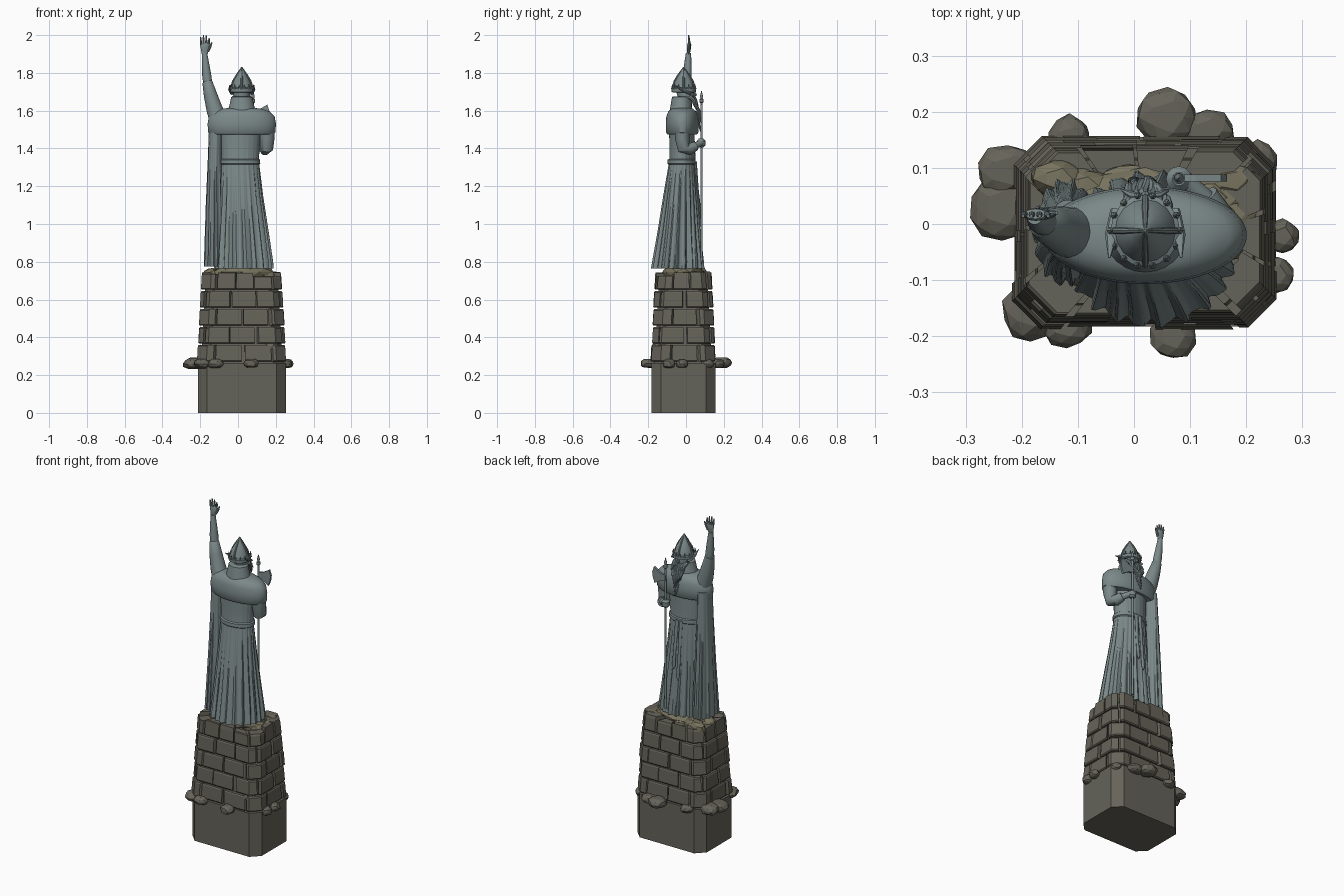
import bpy, bmesh, math, random
from mathutils import Vector, Matrix

random.seed(7)
CX, CY = 0.02, -0.014


def material(name, rgb):
    m = bpy.data.materials.new(name)
    m.diffuse_color = (*rgb, 1)
    return m


BRONZE = material("weathered_bronze", (0.20, 0.25, 0.25))
STONE = material("dark_stone", (0.13, 0.125, 0.10))
RUBBLE = material("rubble_stone", (0.19, 0.175, 0.115))


def finish(bm, name, mat, smooth=True):
    bmesh.ops.recalc_face_normals(bm, faces=bm.faces)
    me = bpy.data.meshes.new(name)
    bm.to_mesh(me)
    bm.free()
    ob = bpy.data.objects.new(name, me)
    bpy.context.collection.objects.link(ob)
    me.materials.append(mat)
    if smooth:
        bpy.context.view_layer.objects.active = ob
        ob.select_set(True)
        bpy.ops.object.shade_smooth_by_angle(angle=math.radians(40))
        ob.select_set(False)
    return ob


def skin(bm, rings):
    """Bridge equal-length closed rings of points and cap both ends."""
    vs = [[bm.verts.new(p) for p in r] for r in rings]
    n = len(vs[0])
    for a, b in zip(vs, vs[1:]):
        for i in range(n):
            bm.faces.new((a[i], a[(i + 1) % n], b[(i + 1) % n], b[i]))
    bm.faces.new(vs[0][::-1])
    bm.faces.new(vs[-1])


def loft(name, sections, n=32, folds=0, mat=BRONZE):
    """Sections: z, cx, cy, rx, ry, fold depth."""
    bm = bmesh.new()
    rings = []
    for z, cx, cy, rx, ry, amp in sections:
        ring = []
        for i in range(n):
            t = math.tau * i / n
            w = 1 + amp * (math.cos(folds * t) + 0.45 * math.cos((folds * 2 - 5) * t + 1))
            ring.append((cx + rx * w * math.cos(t), cy + ry * w * math.sin(t), z))
        rings.append(ring)
    skin(bm, rings)
    return finish(bm, name, mat)


def tube(name, *paths, n=12, flat=1.0):
    """Tapered limbs through (x, y, z, radius); flat squashes depth."""
    bm = bmesh.new()
    for path in paths:
        pts = [Vector(p[:3]) for p in path]
        rings = []
        for i, p in enumerate(pts):
            d = (pts[min(i + 1, len(pts) - 1)] - pts[max(i - 1, 0)]).normalized()
            ref = Vector((0, 1, 0)) if abs(d.y) < 0.8 else Vector((0, 0, 1))
            u = d.cross(ref).normalized()
            v = u.cross(d)
            r = path[i][3]
            rings.append([p + r * (u * math.cos(math.tau * k / n)
                                   + v * flat * math.sin(math.tau * k / n)) for k in range(n)])
        skin(bm, rings)
    return finish(bm, name, BRONZE)


def rocks(name, specs, mat):
    """Jittered low-poly boulders: x, y, z, rx, ry, rz."""
    bm = bmesh.new()
    for x, y, z, rx, ry, rz in specs:
        made = bmesh.ops.create_icosphere(bm, subdivisions=2, radius=1)["verts"]
        for v in made:
            c = v.co * random.uniform(0.88, 1.06)
            v.co = (x + rx * c.x, y + ry * c.y, z + rz * max(-0.75, min(0.8, c.z)))
    return finish(bm, name, mat, False)


def octagon(inset, c=0.05):
    hx, hy = 0.235 - inset, 0.171 - inset
    q = [(hx, -hy + c), (hx, hy - c), (hx - c, hy), (c - hx, hy),
         (-hx, hy - c), (-hx, c - hy), (c - hx, -hy), (hx - c, -hy)]
    return [Vector((CX + x, CY + y, 0)) for x, y in q]


def lift(pts, z):
    return [Vector((p.x, p.y, z)) for p in pts]


# plinth block and hidden core of the masonry
bm = bmesh.new()
skin(bm, [lift(octagon(0.002), 0), lift(octagon(0.002), 0.265)])
finish(bm, "plinth", STONE, False)
bm = bmesh.new()
skin(bm, [lift(octagon(0.018), 0.26), lift(octagon(0.043), 0.71)])
finish(bm, "masonry_core", STONE, False)

# brick courses wrapped round the octagon, last one broken
base = octagon(0)
lengths = [(base[(i + 1) % 8] - base[i]).length for i in range(8)]
total = sum(lengths)


def edge_param(s):
    s %= total
    for i, l in enumerate(lengths):
        if s <= l:
            return i + s / l
        s -= l
    return 7.999


def at(oct_pts, e):
    i = int(e) % 8
    return oct_pts[i].lerp(oct_pts[(i + 1) % 8], e - int(e))


bm = bmesh.new()
for row in range(5):
    z0, z1 = 0.272 + row * 0.095, 0.272 + row * 0.095 + 0.087
    count = 10 if row < 4 else 13
    for k in range(count):
        w = total / count
        s0 = (k + 0.5 * (row % 2) + random.uniform(0, 0.1)) * w + 0.05
        a, b = edge_param(s0 + 0.004), edge_param(s0 + w * 0.96 - 0.003)
        if b < a:
            b += 8
        es = [a] + [e for e in range(int(a) + 1, int(b) + 1) if a < e < b] + [b]
        out = random.uniform(-0.003, 0.004)
        i0, i1 = 0.052 * (z0 - 0.26) - out, 0.052 * (z1 - 0.26) - out
        rings = []
        for z, ins in ((z0, i0 + .004), (z0 + .006, i0), (z1 - .006, i1), (z1, i1 + .004)):
            o, inn = octagon(ins), octagon(0.07 if row == 4 else 0.045)
            pts = [at(o, e) for e in es] + [at(inn, e) for e in reversed(es)]
            drop = random.uniform(-0.02, 0.012) if row == 4 and z > z0 + .05 else 0
            rings.append([Vector((p.x, p.y, z + drop)) for p in pts])
        skin(bm, rings)
finish(bm, "brick_courses", STONE, False)

# broken top surface and boulders round the ledge
top = [(CX + random.uniform(-.16, .16), CY + random.uniform(-.10, .10), 0.72,
        random.uniform(.04, .06), random.uniform(.03, .045), random.uniform(.03, .06)) for _ in range(24)]
rocks("top_rubble", top + [(CX, CY, 0.745, 0.17, 0.12, 0.04)], RUBBLE)
rocks("ledge_boulders", [
    (.06, .19, .265, .058, .055, .035), (.13, .165, .26, .05, .04, .03),
    (-.115, .15, .26, .04, .045, .028), (-.225, .095, .265, .06, .05, .035),
    (-.235, .03, .26, .06, .062, .036), (.265, -.022, .26, .03, .032, .028),
    (.255, -.09, .26, .032, .035, .03), (-.185, -.155, .26, .05, .055, .033),
    (-.12, -.18, .26, .045, .042, .03), (.07, -.2, .262, .042, .043, .03),
    (.22, .11, .26, .035, .04, .03), (.18, -.15, .35, .04, .03, .03)], STONE)

# pleated robe, and hanging cloak on the raised-arm side
loft("robe", [(.765, .03, -.045, .150, .134, .05), (.80, .03, -.043, .147, .130, .05),
              (.95, .025, -.038, .132, .110, .042), (1.15, .017, -.03, .112, .088, .03),
              (1.30, .012, -.024, .101, .070, .014), (1.34, .012, -.022, .098, .066, .006),
              (1.42, .012, -.022, .103, .066, .004), (1.52, .015, -.022, .108, .068, 0)],
     n=176, folds=22)
loft("cloak_side", [(.775, -.122, -.015, .056, .092, .06), (.85, -.121, -.014, .055, .088, .055),
                    (1.1, -.122, -.01, .047, .072, .04), (1.35, -.122, -.01, .037, .06, .02),
                    (1.53, -.118, -.012, .035, .055, 0)], n=96, folds=14)
loft("belt", [(1.315, .012, -.023, .100, .070, 0), (1.32, .012, -.023, .106, .075, 0),
              (1.34, .012, -.023, .105, .074, 0), (1.345, .012, -.023, .098, .067, 0)], 48)
tube("belt_tails", [(.0, .05, 1.33, .012), (-.002, .06, 1.2, .009), (.0, .078, 1.0, .011), (0, .08, .98, .003)],
     [(.025, .05, 1.33, .012), (.03, .062, 1.18, .009), (.03, .075, 1.06, .011), (.03, .076, 1.04, .003)], flat=.6)

# shoulder mantle and standing collar
loft("shoulder_mantle", [(1.475, .02, -.02, .168, .078, 0), (1.485, .02, -.02, .178, .086, 0),
                         (1.53, .02, -.02, .181, .087, 0), (1.57, .02, -.02, .174, .084, 0),
                         (1.595, .02, -.02, .150, .074, 0), (1.61, .02, -.02, .105, .058, 0),
                         (1.615, .02, -.02, .06, .04, 0)], 56)
loft("collar", [(1.59, .02, -.026, .078, .062, 0), (1.625, .02, -.026, .066, .056, 0),
                (1.672, .02, -.024, .056, .05, 0), (1.676, .02, -.024, .045, .042, 0)], 24)

# raised arm with wide sleeve and open hand
tube("raised_sleeve", [(-.095, -.02, 1.53, .05), (-.125, -.012, 1.61, .043), (-.145, -.005, 1.68, .036),
                       (-.162, .002, 1.75, .027), (-.164, .003, 1.756, .02)], n=20)
tube("raised_forearm", [(-.158, .002, 1.73, .024), (-.166, .006, 1.79, .024), (-.172, .01, 1.85, .019),
                        (-.177, .013, 1.905, .014)], n=16)
tube("raised_palm", [(-.177, .013, 1.895, .014), (-.175, .015, 1.92, .021), (-.175, .017, 1.948, .025),
                     (-.176, .018, 1.956, .02)], flat=.45)
tube("raised_fingers", *[[(-.194 + .0125 * i, .017, 1.945, .006),
                          (-.197 + .0145 * i, .017, 1.97, .0055),
                          (-.198 + .015 * i, .014, h, .003)] for i, h in enumerate((1.99, 2.0, 1.997, 1.985))],
     [(-.16, .015, 1.915, .008), (-.147, .018, 1.94, .007), (-.138, .02, 1.962, .003)], n=8)

# bent arm gripping the axe
tube("bent_arm_sleeve", [(.155, -.02, 1.53, .042), (.155, -.02, 1.45, .038), (.152, -.012, 1.40, .034),
                         (.145, .015, 1.395, .031), (.125, .05, 1.412, .025)], n=20)
tube("bent_forearm", [(.135, .035, 1.405, .02), (.105, .065, 1.422, .017), (.09, .08, 1.43, .016)])
tube("gripping_fist", [(.08, .08, 1.405, .012), (.08, .08, 1.415, .022), (.08, .08, 1.44, .023), (.08, .08, 1.452, .012)])

# long-handled axe: shaft, spike, blade
tube("axe_shaft", [(.08, .082, .79, .006), (.08, .082, 1.64, .006), (.08, .082, 1.645, .011), (.08, .082, 1.66, .011),
                   (.08, .082, 1.665, .005), (.08, .082, 1.675, .009), (.08, .082, 1.705, .001)])
bm = bmesh.new()
outline = [(.078, 1.565), (.11, 1.56), (.15, 1.535), (.162, 1.57), (.166, 1.60), (.155, 1.632), (.11, 1.605), (.078, 1.60)]
skin(bm, [[(x, y, z) for x, z in outline] for y in (.076, .088)])
finish(bm, "axe_blade", BRONZE, False)

# head, nose and neck
loft("head", [(1.60, .02, -.012, .03, .032, 0), (1.64, .02, -.004, .036, .036, 0), (1.67, .02, 0, .042, .044, 0),
              (1.71, .02, -.006, .046, .048, 0), (1.74, .02, -.008, .04, .042, 0)], 20)
tube("nose", [(.02, .038, 1.705, .005), (.02, .05, 1.682, .009), (.02, .042, 1.676, .006)], n=8)

# braided beard and moustache strands
strands = []
for i in range(7):
    s = (i - 3) / 3
    end = 1.49 + .06 * abs(s)
    strands.append([(CX + s * .038 * (1 - .6 * t) + .004 * math.sin(9 * t + i),
                     .028 + .045 * math.sin(min(1, t * 1.8) * 1.57) - .012 * abs(s) + .006 * math.sin(14 * t),
                     1.675 + (end - 1.675) * t, .012 * (1 - .7 * t)) for t in [j / 9 for j in range(10)]])
for s in (-1, 1):
    strands.append([(CX, .047, 1.668, .007), (CX + s * .022, .05, 1.658, .008), (CX + s * .04, .06, 1.63, .003)])
tube("beard", *strands, n=8)

# pointed helmet with studded brim, crest ribs and swept wings
loft("helmet", [(1.695, CX, -.012, .054, .056, 0), (1.70, CX, -.012, .062, .064, 0), (1.718, CX, -.012, .062, .064, 0),
                (1.722, CX, -.012, .054, .056, 0), (1.755, CX, -.012, .045, .047, 0), (1.785, CX, -.012, .028, .03, 0),
                (1.81, CX, -.012, .013, .014, 0), (1.832, CX, -.012, .002, .002, 0)], 16)
tube("helmet_crest", *[[(CX + .058 * x, -.012 + .06 * y, 1.712, .006), (CX + .046 * x, -.012 + .048 * y, 1.755, .006),
                        (CX + .028 * x, -.012 + .03 * y, 1.787, .005), (CX, -.012, 1.83, .003)]
                       for x, y in ((0, 1), (0, -1), (1, 0), (-1, 0))], n=8)
tube("brim_points", *[[(CX + .061 * math.cos(a), -.012 + .063 * math.sin(a), 1.715, .007),
                       (CX + .06 * math.cos(a), -.012 + .062 * math.sin(a), 1.738, .001)]
                      for a in [math.tau * k / 14 for k in range(14)]], n=6)
tube("helmet_wings", *[[(CX + s * .052, .025, 1.69, .010), (CX + s * .06, -.02, 1.71, .012),
                        (CX + s * .064, -.06, 1.735, .002)] for s in (-1, 1)], n=8, flat=.7)
